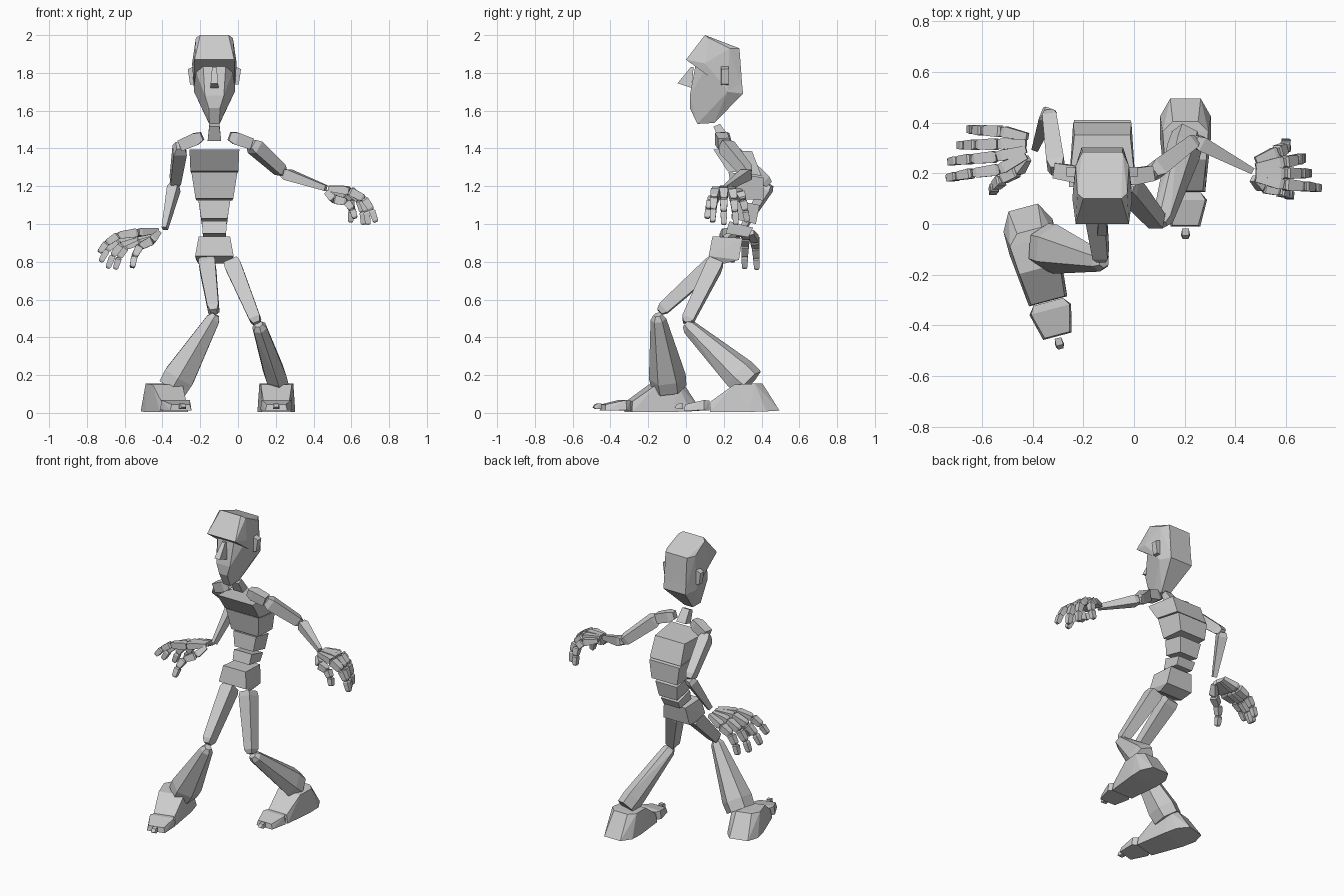
import bpy, bmesh, math
from mathutils import Vector

CX = -0.125  # centre line of head and torso


def hull(name, pts):
    """Flat-faced convex solid around a handful of points."""
    bm = bmesh.new()
    for p in pts:
        bm.verts.new(p)
    res = bmesh.ops.convex_hull(bm, input=bm.verts)
    junk = {e for e in res["geom_interior"] + res["geom_unused"]
            if isinstance(e, bmesh.types.BMVert)}
    bmesh.ops.delete(bm, geom=list(junk), context='VERTS')
    bmesh.ops.dissolve_limit(bm, angle_limit=0.03, verts=bm.verts, edges=bm.edges)
    bmesh.ops.recalc_face_normals(bm, faces=bm.faces)
    me = bpy.data.meshes.new(name)
    bm.to_mesh(me)
    bm.free()
    ob = bpy.data.objects.new(name, me)
    bpy.context.collection.objects.link(ob)
    return ob


def sym(name, half):
    """Mirrored solid from (half width, y, z) points."""
    return hull(name, [(CX + s * w, y, z) for w, y, z in half for s in (-1, 1)])


def limb(name, a, b, stations, sides=4, hint=(0, 1, 0)):
    """Tapered prism from a to b; stations are (t, half width, half depth)."""
    a, b = Vector(a), Vector(b)
    d = (b - a).normalized()
    u = d.cross(Vector(hint)).normalized()
    v = u.cross(d)
    pts = []
    for t, w, h in stations:
        for i in range(sides):
            k = math.tau * (i + 0.5) / sides
            r = 1 / math.cos(math.pi / sides)
            pts.append(a + (b - a) * t + u * w * r * math.cos(k) + v * h * r * math.sin(k))
    return hull(name, pts)


# Head
sym("face", [(.06, .05, 1.84), (.05, .02, 1.68), (.03, .02, 1.615), (.026, .06, 1.53),
             (.03, .15, 1.535), (.082, .302, 1.69), (.108, .22, 1.70), (.08, .28, 1.92),
             (.114, .12, 1.85)])
sym("cranium", [(.105, .0, 1.87), (.10, .05, 1.84), (.118, .10, 1.85), (.075, .10, 2.0),
                (.098, .12, 1.985), (.08, .283, 1.93), (.105, .23, 1.93), (.08, .30, 1.70),
                (.108, .22, 1.71)])
sym("nose", [(.012, .04, 1.83), (.012, .025, 1.83), (.02, -.045, 1.745),
             (.022, .03, 1.72)])
for s, side in ((-1, "right"), (1, "left")):
    sym_x = CX + s * .123
    hull(side + "_ear", [(sym_x + dx, y, z) for dx, y, z in
         ((-s * .03, .185, 1.84), (-s * .03, .225, 1.84), (-s * .03, .185, 1.735),
          (-s * .03, .225, 1.735), (s * .018, .187, 1.82), (s * .018, .225, 1.82),
          (s * .006, .187, 1.74), (s * .006, .225, 1.74))])

# Neck and torso
sym("neck", [(.027, .145, 1.515), (.027, .18, 1.53), (.036, .18, 1.44), (.034, .235, 1.455)])
sym("upper_chest", [(.132, .145, 1.395), (.127, .22, 1.28), (.11, .35, 1.385), (.115, .40, 1.255)])
sym("lower_chest", [(.122, .225, 1.275), (.10, .25, 1.135), (.112, .41, 1.245), (.095, .41, 1.125)])
sym("waist", [(.085, .25, 1.128), (.07, .24, 1.03), (.08, .39, 1.10), (.067, .37, 1.0)])
sym("belly", [(.066, .23, 1.015), (.062, .21, .95), (.064, .355, .98), (.06, .33, .93)])
sym("pelvis", [(.083, .14, .935), (.08, .30, .925), (.102, .12, .83), (.097, .28, .81),
               (.085, .20, .79)])

# Arms: collar, shoulder, elbow, wrist
ARMS = {
    "right": ((-.19, .19, 1.465), (-.305, .21, 1.415), (-.335, .44, 1.21), (-.388, .30, .975)),
    "left": ((-.045, .18, 1.465), (.07, .20, 1.425), (.24, .33, 1.27), (.465, .21, 1.19)),
}
for side, (collar, shoulder, elbow, wrist) in ARMS.items():
    limb(side + "_collarbone", collar, shoulder,
         [(0, .022, .022), (.3, .033, .033), (1, .03, .03)])
    limb(side + "_upper_arm", shoulder, elbow,
         [(0, .022, .025), (.12, .035, .037), (.9, .028, .03), (1, .018, .018)], hint=(0, 0, 1))
    limb(side + "_forearm", elbow, wrist,
         [(0, .02, .02), (.1, .029, .029), (1, .013, .015)], hint=(0, 0, 1))


# Hands: each finger is (root, knuckle, tip)
HANDS = {
    "right": (
        ("index", (-.425, .27, .965), (-.53, .215, .955), (-.735, .18, .85)),
        ("middle", (-.425, .295, .965), (-.54, .265, .95), (-.728, .245, .80)),
        ("ring", (-.425, .32, .96), (-.535, .315, .935), (-.69, .31, .765)),
        ("little", (-.42, .345, .955), (-.52, .365, .915), (-.65, .375, .76)),
        ("thumb", (-.42, .26, .955), (-.46, .21, .91), (-.56, .125, .77))),
    "left": (
        ("index", (.48, .18, 1.185), (.59, .155, 1.175), (.73, .14, 1.01)),
        ("middle", (.48, .20, 1.19), (.595, .20, 1.18), (.69, .20, .995)),
        ("ring", (.48, .225, 1.19), (.59, .245, 1.175), (.665, .265, .995)),
        ("little", (.48, .25, 1.18), (.565, .285, 1.16), (.595, .325, 1.01)),
        ("thumb", (.47, .18, 1.165), (.51, .145, 1.13), (.62, .11, 1.03))),
}
for side, fingers in HANDS.items():
    out = -1 if side == "right" else 1
    for name, root, knuckle, tip in fingers:
        root, knuckle, tip = Vector(root), Vector(knuckle), Vector(tip)
        part = f"{side}_{name}"
        limb(part + "_palm_bone", root, knuckle, [(0, .013, .014), (.85, .021, .022), (1, .016, .018)])
        # Curled finger: points bulge outward and up between knuckle and tip
        lift = Vector((out * .02, 0, .03))
        path = [knuckle.lerp(tip, t) + lift * math.sin(math.pi * t) for t in (0, .42, .74, 1)]
        for i in range(3):
            r = .023 - .003 * i
            limb(f"{part}_joint_{i + 1}", path[i], path[i + 1],
                 [(0, r * .7, r * .7), (.12, r, r), (.85, r * .85, r * .85), (1, r * .55, r * .55)])

# Legs: hip, knee, shin top, ankle, shin half sizes
LEGS = {
    "right": ((-.165, .155, .80), (-.128, -.14, .535), (-.118, -.15, .52), (-.345, -.09, .135), .082, .085),
    "left": ((-.035, .16, .80), (.10, .0, .475), (.108, .0, .47), (.21, .335, .16), .055, .08),
}
for side, (hip, knee, shin_top, ankle, w, d) in LEGS.items():
    limb(side + "_thigh", hip, knee,
         [(0, .038, .038), (.08, .044, .042), (.93, .03, .032), (1, .018, .018)])
    limb(side + "_shin", shin_top, ankle,
         [(0, .02, .02), (.06, .036, .036), (.85, w, d), (1, w * .95, d * .95)], sides=6)

# Feet: local points are (across, forward from the heel, height)
HEEL = [(.06, 0, .012), (.10, .07, .008), (.10, .16, .005), (.078, .368, .005), (.05, .09, .155),
        (.09, .13, .155), (.082, .24, .15), (.068, .365, .06)]
TOE = [(.06, .37, .012), (.06, .37, .065), (.085, .40, .015), (.078, .40, .068),
       (.058, .505, .012), (.05, .50, .045)]
TIP = [(.013, .512, .02), (.013, .512, .05), (.018, .54, .02), (.014, .54, .048), (.01, .555, .03)]
for side, ox, oy, ang, k in (("right", -.437, .065, .26, 1.04), ("left", .203, .495, 0, 1)):
    c, s = math.cos(ang), math.sin(ang)
    for part, pts in (("foot", HEEL), ("toe", TOE), ("toe_tip", TIP)):
        hull(f"{side}_{part}", [(ox + m * u * c + k * v * s, oy + m * u * s - k * v * c, z)
                                for u, v, z in pts for m in (-1, 1)])
